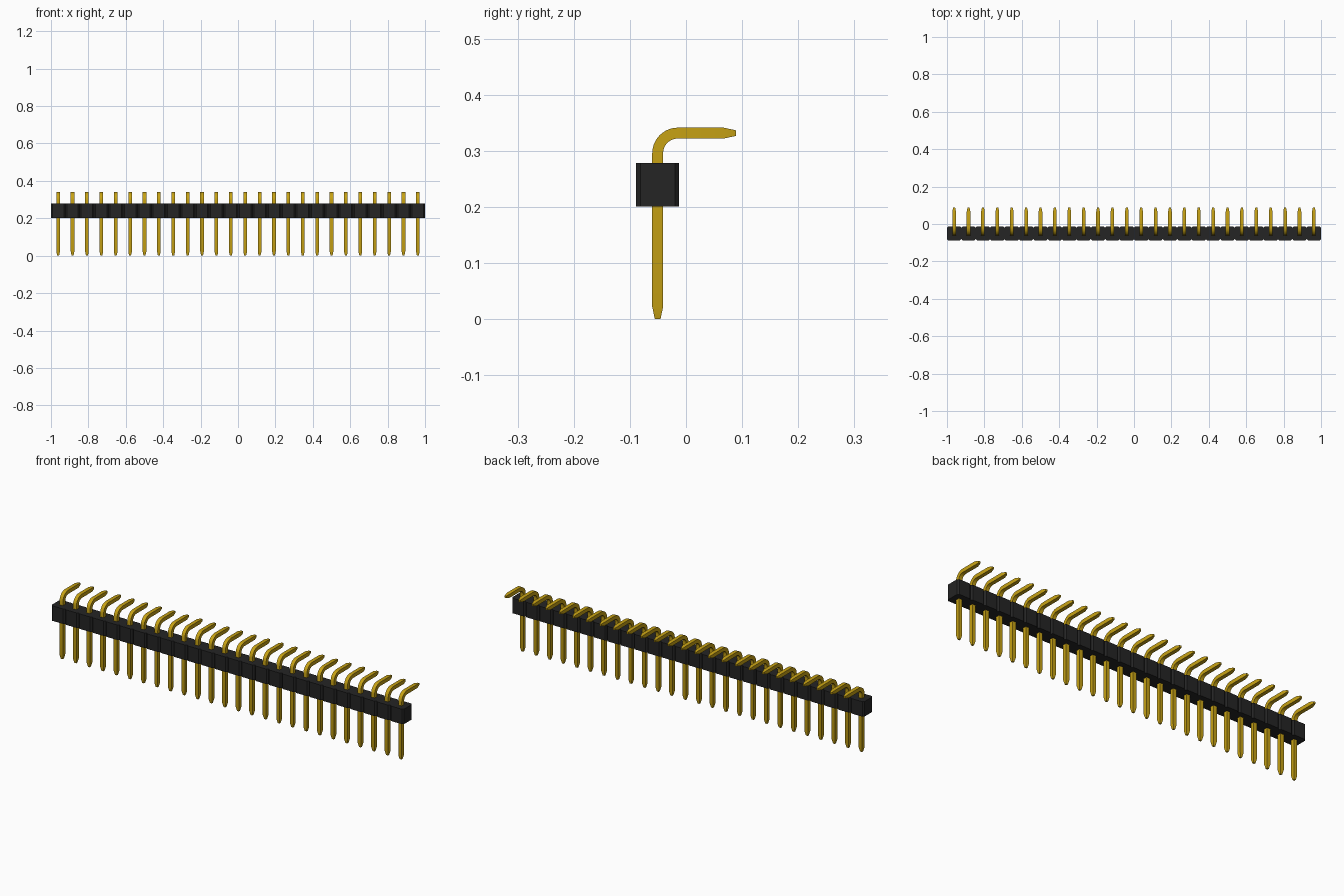
import bpy, bmesh, math
from mathutils import Vector

cube = bpy.data.objects.get("Cube")
if cube:
    bpy.data.objects.remove(cube, do_unlink=True)

COUNT = 26
PITCH = 2 / COUNT
HALF = PITCH / 2
PIN_Y = -0.0505
BODY_Z = 0.201
CHAMFER = 0.008
PIN_HALF = 0.0097
TIP_HALF = 0.005
TOP_Z = 0.3315      # centre height of the horizontal leg
END_Y = 0.089
BEND = 0.036        # bend radius along the pin centre
TAPER = 0.022


def material(name, colour):
    mat = bpy.data.materials.new(name)
    mat.use_nodes = True
    mat.diffuse_color = colour
    bsdf = mat.node_tree.nodes["Principled BSDF"]
    bsdf.inputs["Base Color"].default_value = colour
    bsdf.inputs["Roughness"].default_value = 0.6
    return mat


def finish_mesh(bm, name, mat):
    bmesh.ops.recalc_face_normals(bm, faces=bm.faces)
    mesh = bpy.data.meshes.new(name)
    bm.to_mesh(mesh)
    bm.free()
    mesh.materials.append(mat)
    return mesh


def add_object(name, mesh, x=0):
    obj = bpy.data.objects.new(name, mesh)
    obj.location.x = x
    bpy.context.collection.objects.link(obj)
    return obj


black = material("black plastic", (0.018, 0.018, 0.018, 1))
gold = material("gold metal", (0.57, 0.36, 0.007, 1))

# Housing: a row of chamfered cells, extruded upwards as one body
bm = bmesh.new()
front, back = [], []
for i in range(COUNT):
    left = -1 + i * PITCH
    right = left + PITCH
    edge = [(left, HALF - CHAMFER), (left + CHAMFER, HALF), (right - CHAMFER, HALF)]
    if i == COUNT - 1:
        edge.append((right, HALF - CHAMFER))
    front += [bm.verts.new((x, PIN_Y - d, BODY_Z)) for x, d in edge]
    back += [bm.verts.new((x, PIN_Y + d, BODY_Z)) for x, d in edge]
strips = [bm.faces.new((front[i], front[i + 1], back[i + 1], back[i]))
          for i in range(len(front) - 1)]
top = bmesh.ops.extrude_face_region(bm, geom=strips, use_keep_orig=True)["geom"]
bmesh.ops.translate(bm, vec=(0, 0, PITCH),
                    verts=[v for v in top if isinstance(v, bmesh.types.BMVert)])
add_object("housing", finish_mesh(bm, "housing", black))

# Pin path: (y, z, angle of travel, half width), straight leg, bend, straight leg
path = [(PIN_Y, 0, 0, TIP_HALF), (PIN_Y, TAPER, 0, PIN_HALF)]
SEGMENTS = 10
for i in range(SEGMENTS + 1):
    a = math.pi / 2 * i / SEGMENTS
    path.append((PIN_Y + BEND * (1 - math.cos(a)),
                 TOP_Z - BEND + BEND * math.sin(a), a, PIN_HALF))
path += [(END_Y - TAPER, TOP_Z, math.pi / 2, PIN_HALF),
         (END_Y, TOP_Z, math.pi / 2, TIP_HALF)]

# Pin: square section swept along the path with tapered tips
bm = bmesh.new()
rings = []
for y, z, a, h in path:
    side = Vector((0, math.cos(a), -math.sin(a)))
    rings.append([bm.verts.new(Vector((sx * h, y, z)) + side * sy * h)
                  for sx, sy in ((-1, -1), (1, -1), (1, 1), (-1, 1))])
for low, high in zip(rings, rings[1:]):
    for k in range(4):
        n = (k + 1) % 4
        bm.faces.new((low[k], low[n], high[n], high[k]))
bm.faces.new(rings[0])
bm.faces.new(rings[-1])
pin_mesh = finish_mesh(bm, "pin", gold)

pins = [add_object(f"pin_{i + 1}", pin_mesh, -1 + (i + 0.5) * PITCH)
        for i in range(COUNT)]

# Smooth the bend while keeping the square edges crisp
bpy.ops.object.select_all(action='DESELECT')
pins[0].select_set(True)
bpy.context.view_layer.objects.active = pins[0]
bpy.ops.object.shade_smooth_by_angle(angle=math.radians(20))
